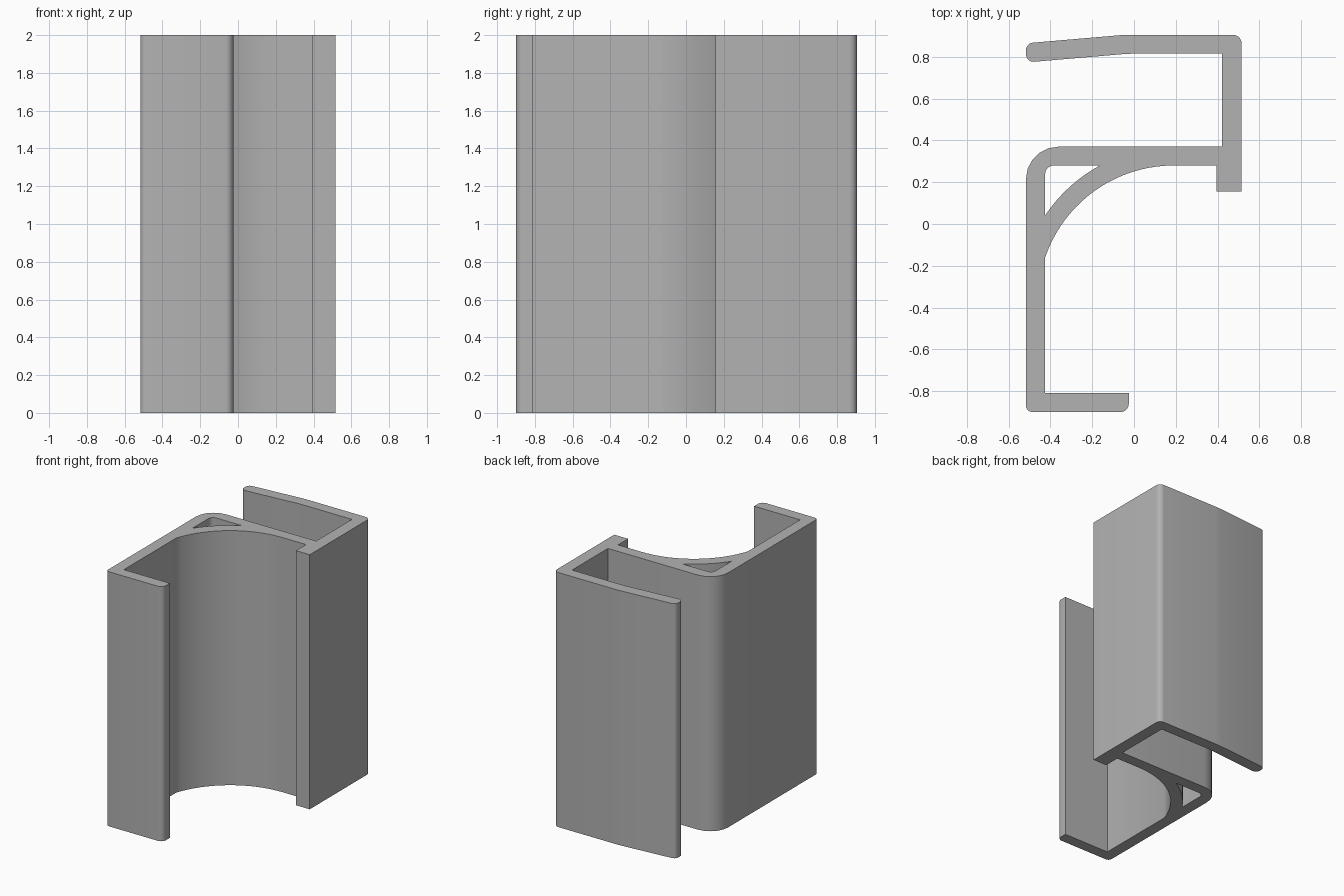
import bpy, bmesh, math
from mathutils import Vector

if "Cube" in bpy.data.objects:
    bpy.data.objects.remove(bpy.data.objects["Cube"])

HEIGHT = 2.0


def outline(points, steps=5):
    """Polygon whose corners (x, y, radius) are rounded."""
    out = []
    n = len(points)
    for i, (x, y, r) in enumerate(points):
        p = Vector((x, y))
        if r == 0:
            out.append(p)
            continue
        a = (Vector(points[i - 1][:2]) - p).normalized()
        b = (Vector(points[(i + 1) % n][:2]) - p).normalized()
        half = a.angle(b) / 2
        c = p + (a + b).normalized() * r / math.sin(half)
        d = r / math.tan(half)
        va, vb = p + a * d - c, p + b * d - c
        turn = va.angle_signed(vb)
        start = math.atan2(va.y, va.x)
        for k in range(steps + 1):
            t = start - turn * k / steps
            out.append(c + r * Vector((math.cos(t), math.sin(t))))
    return out


def arc(r, start, end, steps):
    """Arc about the centre of the round channel, as sharp points."""
    cx, cy = 0.19, -0.37
    angles = [start + (end - start) * k / steps for k in range(steps + 1)]
    return [(cx + r * math.cos(t), cy + r * math.sin(t), 0) for t in angles]


L, IN = -0.517, -0.425
R1, R2 = 0.65, 0.74
# Lower lip, side wall and round channel
section = [(L, -0.9, 0.03), (-0.025, -0.9, 0.04), (-0.025, -0.81, 0), (IN, -0.81, 0)]
section += arc(R1, math.pi - math.acos((0.19 - IN) / R1), math.pi / 2, 20)
# Short tab, upper wall and bent flap
section += [(0.395, 0.28, 0), (0.395, 0.155, 0), (0.515, 0.155, 0), (0.515, 0.905, 0.04),
            (-0.05, 0.905, 0.7), (L, 0.865, 0.035), (L, 0.773, 0.035), (-0.03, 0.815, 0.7),
            (0.42, 0.815, 0), (0.42, 0.37, 0), (L, 0.37, 0.155)]
# Hollow behind the round channel
hollow = [(IN, 0.28, 0.04)]
hollow += arc(R2, math.pi - math.acos((0.19 - IN) / R2), math.pi - math.asin(0.65 / R2), 8)

bm = bmesh.new()
for loop in (outline(section), outline(hollow)):
    vs = [bm.verts.new((p.x, p.y, 0)) for p in loop]
    for i, v in enumerate(vs):
        bm.edges.new((vs[i - 1], v))
bmesh.ops.triangle_fill(bm, use_beauty=True, edges=bm.edges[:])
res = bmesh.ops.extrude_face_region(bm, geom=bm.faces[:], use_keep_orig=True)
top = [g for g in res["geom"] if isinstance(g, bmesh.types.BMVert)]
bmesh.ops.translate(bm, vec=(0, 0, HEIGHT), verts=top)
bmesh.ops.recalc_face_normals(bm, faces=bm.faces[:])

mesh = bpy.data.meshes.new("channel_profile")
bm.to_mesh(mesh)
bm.free()
obj = bpy.data.objects.new("channel_profile", mesh)
bpy.context.collection.objects.link(obj)

grey = bpy.data.materials.new("plain grey")
grey.diffuse_color = (0.45, 0.45, 0.45, 1)
grey.use_nodes = True
grey.node_tree.nodes["Principled BSDF"].inputs["Base Color"].default_value = grey.diffuse_color
mesh.materials.append(grey)

bpy.context.view_layer.objects.active = obj
obj.select_set(True)
bpy.ops.object.shade_smooth_by_angle(angle=math.radians(30))
